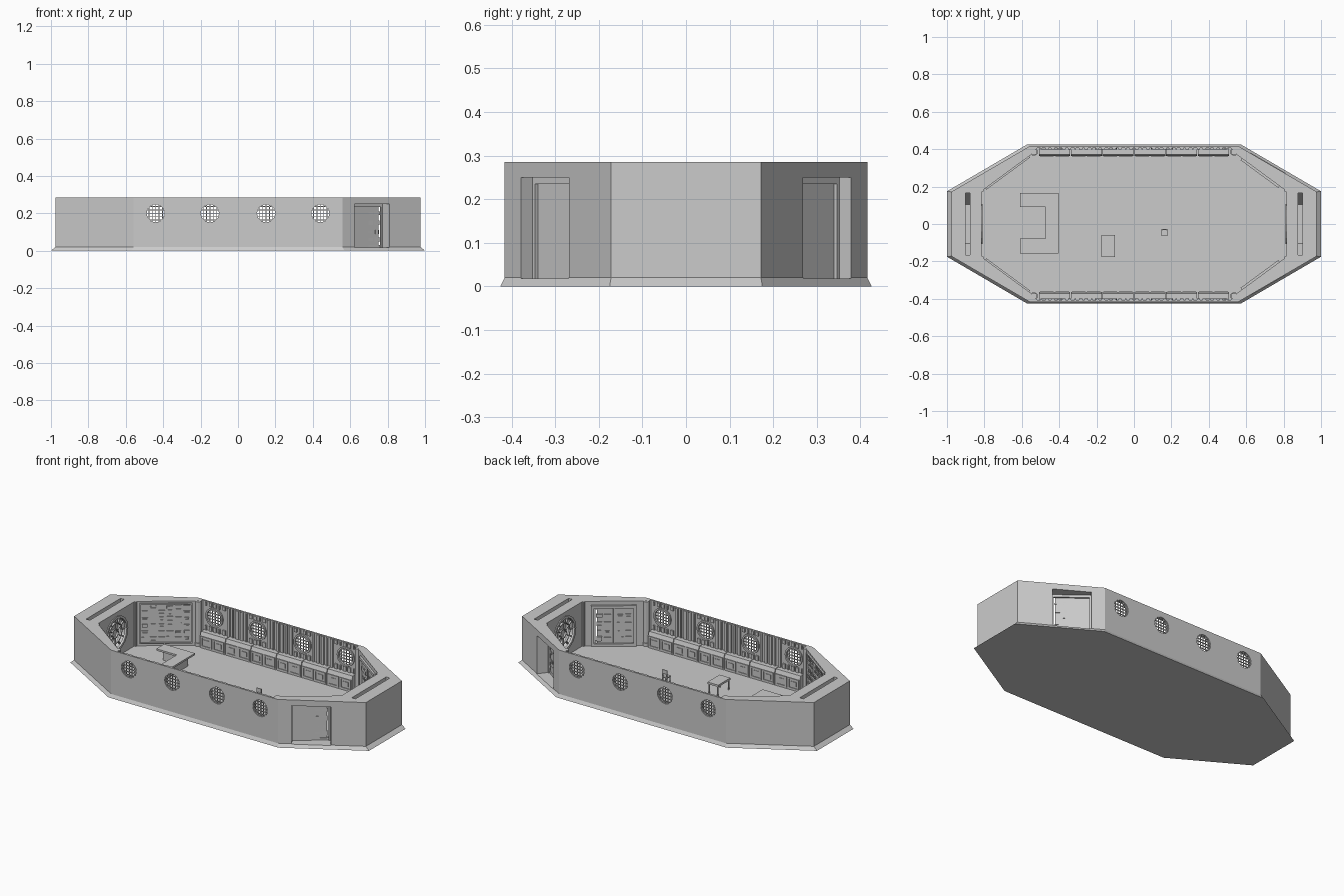
import bpy, bmesh, math, random
from mathutils import Matrix, Vector

if "Cube" in bpy.data.objects:
    bpy.data.objects.remove(bpy.data.objects["Cube"])

random.seed(4)
FLOOR, TOP = 0.016, 0.285
PORTS = (-0.44, -0.15, 0.15, 0.44)
QUADS = [(sx, sy) for sx in (-1, 1) for sy in (-1, 1)]


def finish(name, bm):
    bmesh.ops.recalc_face_normals(bm, faces=bm.faces)
    me = bpy.data.meshes.new(name)
    bm.to_mesh(me)
    bm.free()
    ob = bpy.data.objects.new(name, me)
    bpy.context.collection.objects.link(ob)
    return ob


def box(bm, x0, x1, y0, y1, z0, z1, m=Matrix()):
    t = Matrix.Translation(((x0 + x1) / 2, (y0 + y1) / 2, (z0 + z1) / 2))
    s = Matrix.Diagonal((abs(x1 - x0), abs(y1 - y0), abs(z1 - z0), 1))
    bmesh.ops.create_cube(bm, size=1, matrix=m @ t @ s)


def frame(bm, x0, x1, y0, y1, z0, z1, w, m=Matrix()):
    box(bm, x0, x0 + w, y0, y1, z0, z1, m)
    box(bm, x1 - w, x1, y0, y1, z0, z1, m)
    box(bm, x0 + w, x1 - w, y0, y1, z0, z0 + w, m)
    box(bm, x0 + w, x1 - w, y0, y1, z1 - w, z1, m)


def loft(bm, rings):
    loops = [[bm.verts.new(p) for p in r] for r in rings]
    n = len(loops[0])
    for a, b in zip(loops, loops[1:]):
        for i in range(n):
            bm.faces.new((a[i], a[(i + 1) % n], b[(i + 1) % n], b[i]))
    bm.faces.new(loops[0])
    bm.faces.new(loops[-1])


def cyl(bm, c, r, depth, axis, seg=24):
    rot = {'X': Matrix.Rotation(math.pi / 2, 4, 'Y'),
           'Y': Matrix.Rotation(math.pi / 2, 4, 'X'), 'Z': Matrix()}[axis]
    bmesh.ops.create_cone(bm, cap_ends=True, segments=seg, radius1=r, radius2=r,
                          depth=depth, matrix=Matrix.Translation(c) @ rot)


def ring(bm, c, r0, r1, depth, axis, seg=24):
    def pt(i, r, d):
        a = 2 * math.pi * (i % seg) / seg
        u, v = r * math.cos(a), r * math.sin(a)
        return Vector(c) + Vector((d, u, v) if axis == 'X' else (u, d, v))
    h = depth / 2
    loops = [[bm.verts.new(pt(i, r, d)) for i in range(seg)]
             for r, d in ((r0, -h), (r1, -h), (r1, h), (r0, h))]
    for k in range(4):
        a, b = loops[k], loops[(k + 1) % 4]
        for i in range(seg):
            j = (i + 1) % seg
            bm.faces.new((a[i], a[j], b[j], b[i]))


def outline(quarter, z):
    q = quarter
    pts = [(x, y) for x, y in q] + [(-x, y) for x, y in reversed(q)]
    pts += [(-x, -y) for x, y in q] + [(x, -y) for x, y in reversed(q)]
    return [(x, y, z) for x, y in pts]


def cut(ob, cutter):
    md = ob.modifiers.new("cut", 'BOOLEAN')
    md.object, md.operation, md.solver = cutter, 'DIFFERENCE', 'EXACT'
    cutter.hide_render = True
    bpy.context.view_layer.objects.active = ob
    bpy.ops.object.modifier_apply(modifier=md.name)
    bpy.data.objects.remove(cutter)


# Hull: flared foot, outer wall, rim, inner wall, floor (walls lofted in three passes)
foot = [(1.0, 0.175), (0.57, 0.426)]
outer = [(0.977, 0.172), (0.558, 0.416)]
inner = [(0.815, 0.176), (0.54, 0.378), (0.518, 0.406)]
bm = bmesh.new()
loft(bm, [outline(foot, 0), outline(outer, 0.02), outline(outer, TOP)])
hull = finish("hull", bm)
bm = bmesh.new()
loft(bm, [outline(inner, FLOOR), outline(inner, 0.4)])
cut(hull, finish("room_cutter", bm))

# Portholes, window slots and door recesses
bm = bmesh.new()
for x in PORTS:
    for s in (-1, 1):
        cyl(bm, (x, s * 0.41, 0.2), 0.05, 0.05, 'Y')
slot = [(-0.165, 0.4), (-0.165, 0.13), (-0.105, 0.03), (0.105, 0.03), (0.165, 0.13), (0.165, 0.4)]
for s in (-1, 1):
    loft(bm, [[(s * 0.877, y, z) for y, z in slot], [(s * 0.902, y, z) for y, z in slot]])


def door_prism(bm, s, d, w, z1):
    # back face runs parallel to the inner diagonal wall
    n, u = Vector((-0.625, 0.78)), Vector((0.78, 0.625))
    a, b = Vector((0.596, -0.344)) - n * d + u * w, Vector((0.765, -0.212)) - n * d - u * w
    q = [a, b, b - n * 0.12, a - n * 0.12]
    loft(bm, [[(p.x, -s * p.y, z) for p in q] for z in (0.018, z1)])


for s in (-1, 1):
    door_prism(bm, s, 0.01, 0, 0.25)
cut(hull, finish("opening_cutter", bm))
bm = bmesh.new()
for s in (-1, 1):
    door_prism(bm, s, 0, 0.008, 0.235)
    cyl(bm, (s * 0.84, 0, 0.155), 0.1, 0.09, 'X', 16)
cut(hull, finish("window_cutter", bm))

# Porthole grilles and inner rims
bm = bmesh.new()
for x in PORTS:
    for s in (-1, 1):
        ring(bm, (x, s * 0.404, 0.2), 0.048, 0.058, 0.012, 'Y')
        for k in range(-2, 3):
            o = k * 0.018
            h = math.sqrt(0.05 ** 2 - o * o)
            box(bm, x + o - 0.002, x + o + 0.002, s * 0.408, s * 0.413, 0.2 - h, 0.2 + h)
            box(bm, x - h, x + h, s * 0.408, s * 0.413, 0.198 + o, 0.202 + o)
finish("porthole_grilles", bm)

# Round end windows: rim, inner ring, spokes
bm = bmesh.new()
for s in (-1, 1):
    ring(bm, (s * 0.816, 0, 0.155), 0.092, 0.106, 0.014, 'X', 16)
    ring(bm, (s * 0.825, 0, 0.155), 0.026, 0.032, 0.012, 'X', 6)
    ring(bm, (s * 0.825, 0, 0.155), 0.06, 0.066, 0.012, 'X', 12)
    for k in range(12):
        m = Matrix.Translation((s * 0.825, 0, 0.155)) @ Matrix.Rotation(k * math.pi / 6, 4, 'X')
        box(bm, -0.005, 0.005, -0.0025, 0.0025, 0.028 if k % 2 == 0 else 0.062, 0.097, m)
finish("end_windows", bm)

# Vertical wall ribs, broken around the portholes
bm = bmesh.new()
for s in (-1, 1):
    for k in range(34):
        x = -0.495 + k * 0.03
        w = 0.009 if k % 3 else 0.004
        d = min(abs(x - p) for p in PORTS)
        spans = [(0.1, 0.283)] if d > 0.066 else [(0.1, 0.14), (0.26, 0.283)]
        for z0, z1 in spans:
            box(bm, x - w, x + w, s * 0.398, s * 0.408, z0, z1)
finish("wall_ribs", bm)

# Bench lockers: six units a side, each with two framed fronts
bm = bmesh.new()
prof = [(0.406, FLOOR), (0.364, FLOOR), (0.364, 0.09), (0.372, 0.112), (0.406, 0.112)]
for s in (-1, 1):
    for k in range(6):
        x0 = -0.51 + k * 0.17
        loft(bm, [[(x, s * y, z) for y, z in prof] for x in (x0 + 0.002, x0 + 0.168)])
        for c in (x0 + 0.044, x0 + 0.126):
            frame(bm, c - 0.036, c + 0.036, s * 0.36, s * 0.366, 0.024, 0.088, 0.008)
            box(bm, c - 0.018, c + 0.018, s * 0.361, s * 0.366, 0.042, 0.07)
finish("bench_lockers", bm)

# Corner columns
bm = bmesh.new()
for sx, sy in QUADS:
    cyl(bm, (sx * 0.535, sy * 0.386, 0.15), 0.017, 0.268, 'Z', 12)
    cyl(bm, (sx * 0.535, sy * 0.386, 0.025), 0.021, 0.02, 'Z', 12)
    cyl(bm, (sx * 0.812, sy * 0.178, 0.15), 0.008, 0.268, 'Z', 8)
finish("corner_columns", bm)

# Diagonal wall panels: relief panels on the left, framed doors on the right
for sx, sy in QUADS:
    p, q = Vector((sx * 0.54, sy * 0.378, 0)), Vector((sx * 0.815, sy * 0.176, 0))
    n = (q - p).normalized().cross(Vector((0, 0, 1)))
    if n.dot(p) > 0:
        n = -n
    u = n.cross(Vector((0, 0, 1)))
    m = Matrix.Translation((p + q) / 2) @ Matrix((u, n, (0, 0, 1))).transposed().to_4x4()
    bm = bmesh.new()
    if sx > 0:
        frame(bm, -0.125, 0.125, -0.002, 0.012, FLOOR, 0.262, 0.016, m)
        box(bm, -0.003, 0.003, -0.002, 0.005, FLOOR, 0.246, m)
        xs, zs = (-0.08, -0.035, 0.035, 0.08), (0.06, 0.1, 0.15, 0.2)
    else:
        frame(bm, -0.145, 0.145, -0.002, 0.009, 0.03, 0.275, 0.007, m)
        xs, zs = [-0.115 + 0.046 * i for i in range(6)], (0.06, 0.1, 0.14, 0.18, 0.22, 0.25)
    for x in xs:
        for z in zs:
            w, h = random.uniform(0.01, 0.019), random.uniform(0.006, 0.014)
            if random.random() < 0.5:
                frame(bm, x - w, x + w, -0.002, 0.006, z - h, z + h, 0.004, m)
            else:
                box(bm, x - w, x + w, -0.002, random.uniform(0.003, 0.008), z - h, z + h, m)
    finish("inner_door" if sx > 0 else "relief_panel", bm)

# U-shaped desk with recessed base
bm = bmesh.new()
desk = [(-0.61, 0.165), (-0.403, 0.165), (-0.403, -0.157), (-0.61, -0.157),
        (-0.61, -0.077), (-0.473, -0.077), (-0.473, 0.09), (-0.61, 0.09)]
loft(bm, [[(x, y, z) for x, y in desk] for z in (0.075, 0.086)])
box(bm, -0.455, -0.425, -0.12, 0.13, FLOOR, 0.075)
for y in (0.128, -0.118):
    box(bm, -0.58, -0.455, y - 0.015, y + 0.015, FLOOR, 0.075)
finish("desk", bm)

# Small table
bm = bmesh.new()
box(bm, -0.174, -0.102, -0.176, -0.06, 0.075, 0.087)
for x in (-0.17, -0.112):
    for y in (-0.172, -0.07):
        box(bm, x, x + 0.006, y, y + 0.006, FLOOR, 0.075)
finish("table", bm)

# Chair
bm = bmesh.new()
box(bm, 0.146, 0.18, -0.065, -0.028, 0.052, 0.058)
for x in (0.147, 0.174):
    box(bm, x, x + 0.005, -0.064, -0.059, FLOOR, 0.052)
    box(bm, x, x + 0.005, -0.034, -0.028, FLOOR, 0.1)
box(bm, 0.15, 0.176, -0.033, -0.029, 0.076, 0.1)
finish("chair", bm)
